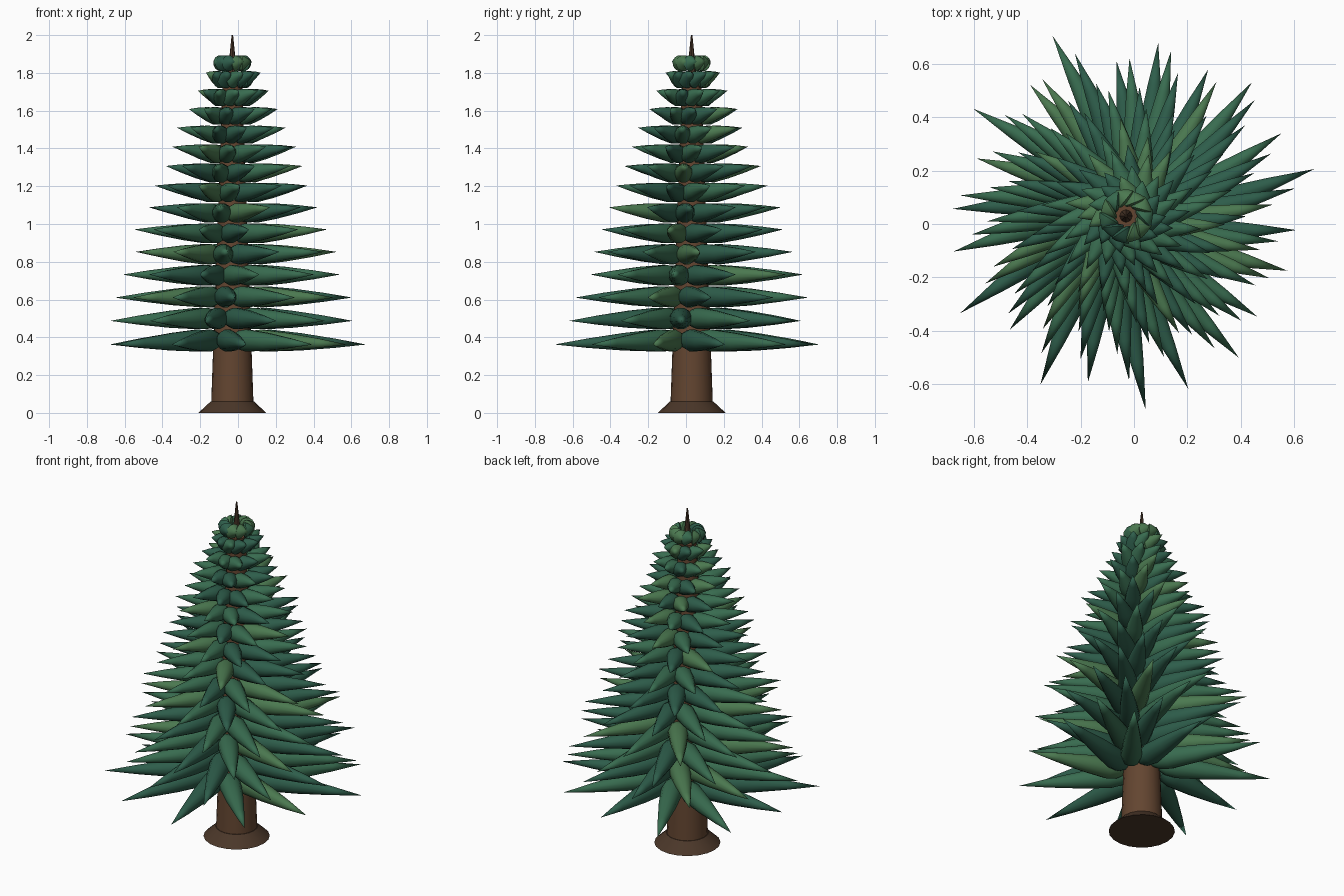
import bpy, bmesh, math, random
from mathutils import Vector

if "Cube" in bpy.data.objects:
    bpy.data.objects.remove(bpy.data.objects["Cube"])

random.seed(4)
CX, CY = -0.03, 0.03
LAYERS, PER_LAYER, SIDES = 15, 11, 12


def material(name, rgb):
    m = bpy.data.materials.new(name)
    m.diffuse_color = (*rgb, 1)
    m.use_nodes = True
    m.node_tree.nodes["Principled BSDF"].inputs["Base Color"].default_value = m.diffuse_color
    return m


greens = [material("needle_dark", (0.027, 0.11, 0.07)),
          material("needle_mid", (0.04, 0.15, 0.08)),
          material("needle_light", (0.07, 0.19, 0.08))]
bark = material("bark", (0.125, 0.06, 0.03))
bark_dark = material("bark_dark", (0.07, 0.038, 0.022))


def make_object(name, bm, mats):
    bmesh.ops.recalc_face_normals(bm, faces=bm.faces)
    me = bpy.data.meshes.new(name)
    bm.to_mesh(me)
    bm.free()
    for m in mats:
        me.materials.append(m)
    ob = bpy.data.objects.new(name, me)
    bpy.context.collection.objects.link(ob)
    bpy.ops.object.select_all(action='DESELECT')
    ob.select_set(True)
    bpy.context.view_layer.objects.active = ob
    bpy.ops.object.shade_smooth_by_angle(angle=math.radians(35))
    return ob


def frustum(name, r1, r2, z1, z2, sides, mat):
    bm = bmesh.new()
    bmesh.ops.create_cone(bm, cap_ends=True, segments=sides,
                          radius1=r1, radius2=r2, depth=z2 - z1)
    bmesh.ops.translate(bm, verts=bm.verts, vec=(CX, CY, (z1 + z2) / 2))
    return make_object(name, bm, [mat])


# Trunk, flared foot and leader spike
frustum("trunk_foot", 0.18, 0.115, 0.0, 0.06, 20, bark_dark)
frustum("trunk", 0.112, 0.05, 0.05, 1.80, 20, bark)
frustum("top_spike", 0.025, 0.004, 1.79, 2.0, 8, bark_dark)

# Teardrop: fraction along the branch, fraction of full thickness
PROFILE = [(0.0, 0.5), (0.06, 0.85), (0.16, 1.0), (0.42, 0.8), (0.72, 0.43)]


def polar(r, a, z):
    return Vector((CX + r * math.cos(a), CY + r * math.sin(a), z))


def branch(bm, tip_angle, lag, r0, r1, z, rise, thick, mat_index):
    """Straight teardrop cone; the root lags the tip, giving the pinwheel look."""
    base, end = polar(r0, tip_angle - lag, z), polar(r1, tip_angle, z + rise)
    d = (end - base).normalized()
    side = Vector((-d.y, d.x, 0)).normalized()
    up = Vector((0, 0, 1))
    rings = []
    for t, k in PROFILE:
        c = base.lerp(end, t)
        ring = []
        for i in range(SIDES):
            a = 2 * math.pi * (i + 0.5) / SIDES
            ring.append(bm.verts.new(c + (side * math.cos(a) + up * math.sin(a)) * thick * k))
        rings.append(ring)
    tip = bm.verts.new(end)
    faces = [bm.faces.new(rings[0])]
    for i in range(SIDES):
        j = (i + 1) % SIDES
        for a, b in zip(rings, rings[1:]):
            faces.append(bm.faces.new((a[i], a[j], b[j], b[i])))
        faces.append(bm.faces.new((rings[-1][i], rings[-1][j], tip)))
    for f in faces:
        f.material_index = mat_index


# Reach of each branch in the two lowest, widest whorls
LOW = [[.73, .69, .66, .73, .70, .65, .72, .71, .73, .68, .64],
       [.66, .63, .58, .61, .60, .66, .61, .64, .69, .62, .64]]

# Whorls of branches, shrinking towards the top
for n in range(LAYERS):
    t = n / (LAYERS - 1)
    z = 0.387 + 1.463 * t + 0.16 * t * (1 - t)
    reach = 0.70 - 0.60 * t + 0.07 * t * (1 - t)
    rise = min(-0.025 + 0.01 * n, 0.045) if n < LAYERS - 1 else 0.01
    bm = bmesh.new()
    for k in range(PER_LAYER):
        angle = math.radians(14 + 14 * n + 360 * k / PER_LAYER)
        length = LOW[n][k] if n < 2 else reach * random.uniform(0.93, 1.05)
        branch(bm, angle, math.radians(30), 0.105 - 0.047 * t, length, z, rise,
               0.06 - 0.017 * t, random.choice((0, 0, 1, 1, 2)))
    make_object(f"branch_whorl_{n + 1}", bm, greens)
